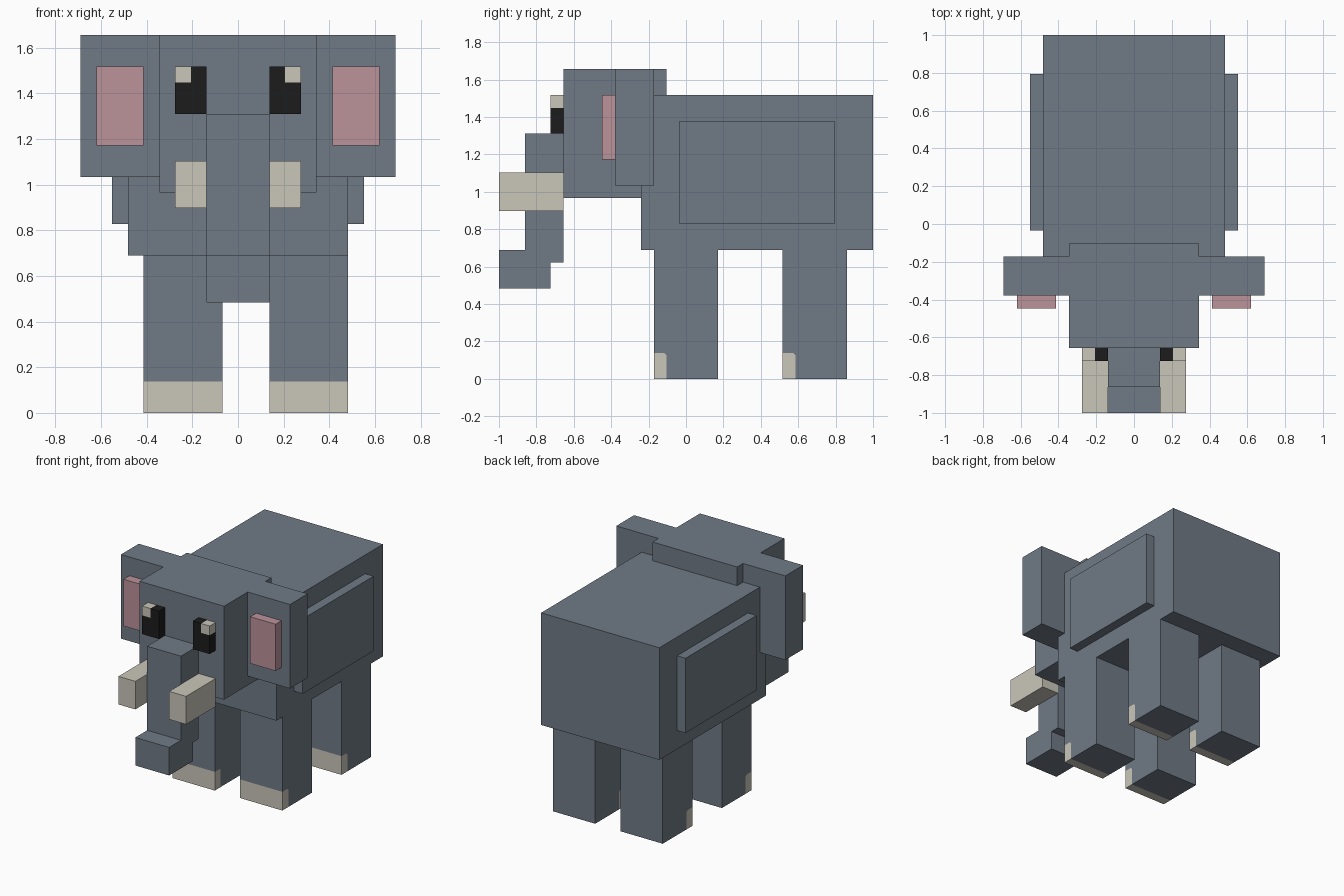
import bpy
import bmesh

if "Cube" in bpy.data.objects:
    bpy.data.objects.remove(bpy.data.objects["Cube"])

U = 2 / 29  # one block of the model grid


def material(name, rgb):
    linear = [((c / 255 + 0.055) / 1.055) ** 2.4 for c in rgb] + [1]
    mat = bpy.data.materials.new(name)
    mat.use_nodes = True
    mat.diffuse_color = linear
    mat.node_tree.nodes["Principled BSDF"].inputs["Base Color"].default_value = linear
    return mat


grey = material("grey skin", (112, 122, 134))
cream = material("ivory", (202, 198, 186))
pink = material("pink inner ear", (187, 147, 154))
black = material("black eye", (28, 28, 28))


def prism(name, mat, outline, axis, lo, hi):
    """Extrude a 2D outline, in block units, along x (outline y,z) or y (outline x,z)."""
    bm = bmesh.new()
    place = (lambda a, b: (lo * U, a * U, b * U)) if axis == "x" else (lambda a, b: (a * U, lo * U, b * U))
    face = bm.faces.new([bm.verts.new(place(a, b)) for a, b in outline])
    ext = bmesh.ops.extrude_face_region(bm, geom=[face], use_keep_orig=True)
    verts = [v for v in ext["geom"] if isinstance(v, bmesh.types.BMVert)]
    shift = (hi - lo) * U
    bmesh.ops.translate(bm, verts=verts, vec=(shift, 0, 0) if axis == "x" else (0, shift, 0))
    bmesh.ops.recalc_face_normals(bm, faces=bm.faces)
    mesh = bpy.data.meshes.new(name)
    bm.to_mesh(mesh)
    bm.free()
    mesh.materials.append(mat)
    obj = bpy.data.objects.new(name, mesh)
    bpy.context.collection.objects.link(obj)
    return obj


def box(name, mat, x, y, z):
    return prism(name, mat, [(y[0], z[0]), (y[1], z[0]), (y[1], z[1]), (y[0], z[1])], "x", *x)


# Body and head
box("body", grey, (-7, 7), (-3.5, 14.5), (10, 22))
box("head", grey, (-5, 5), (-9.5, -1.5), (14, 24))

# Trunk with its tip curled forward
prism("trunk", grey, [(-12.5, 19), (-9.5, 19), (-9.5, 9), (-10.5, 9), (-10.5, 7),
                      (-14.5, 7), (-14.5, 10), (-12.5, 10)], "x", -2, 2)

# Paired parts, mirrored across the middle
for side, s in (("left", 1), ("right", -1)):
    box(side + "_flank", grey, (7 * s, 8 * s), (-0.5, 11.5), (12, 20))
    box(side + "_ear", grey, (5 * s, 10 * s), (-5.5, -2.5), (15, 24))
    box(side + "_inner_ear", pink, (6 * s, 9 * s), (-6.5, -5.5), (17, 22))
    box(side + "_tusk", cream, (2 * s, 4 * s), (-14.5, -9.5), (13, 16))
    eye = [(2, 19), (4, 19), (4, 21), (3, 21), (3, 22), (2, 22)]
    prism(side + "_eye", black, [(x * s, z) for x, z in eye], "y", -10.5, -9.5)
    box(side + "_eye_glint", cream, (3 * s, 4 * s), (-10.5, -9.5), (21, 22))

# Legs, each with a toenail set flush into the front of the foot
for end, y in (("front", -2.5), ("back", 7.5)):
    for side, x in (("left", 2), ("right", -6)):
        seam = [(y + 1, 0), (y + 1, 1.8), (y + 0.8, 2), (y, 2)]
        leg = seam + [(y, 10), (y + 5, 10), (y + 5, 0)]
        prism(f"{end}_{side}_leg", grey, leg, "x", x, x + 5)
        prism(f"{end}_{side}_toenail", cream, seam + [(y, 0)], "x", x, x + 5)
